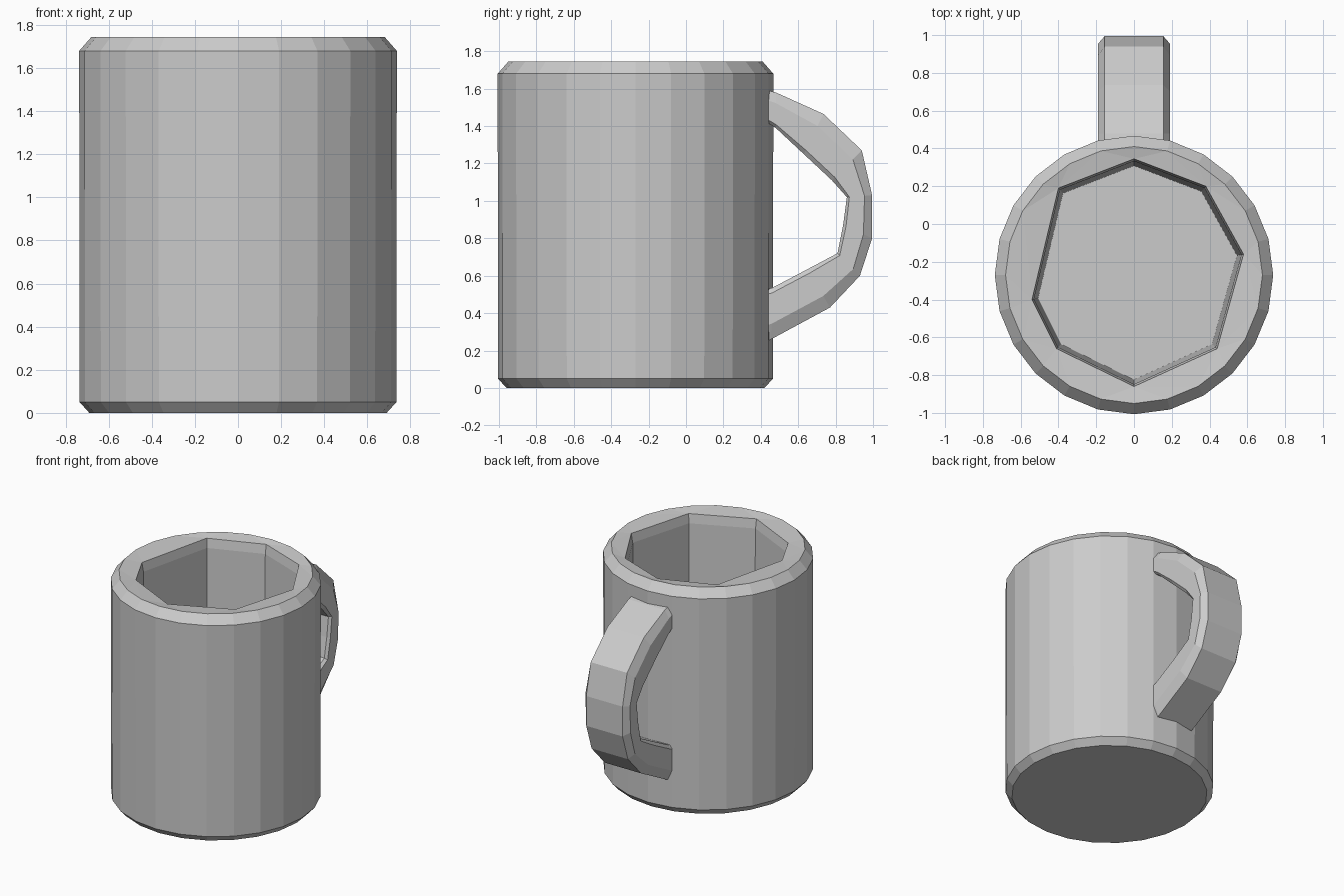
import bpy, bmesh
from math import cos, sin, pi

if "Cube" in bpy.data.objects:
    bpy.data.objects.remove(bpy.data.objects["Cube"])

CY = -0.27  # body centre in y


def finish(bm, name):
    bmesh.ops.recalc_face_normals(bm, faces=bm.faces)
    me = bpy.data.meshes.new(name)
    bm.to_mesh(me)
    bm.free()
    ob = bpy.data.objects.new(name, me)
    bpy.context.collection.objects.link(ob)
    return ob


def add_ring(bm, pts):
    vs = [bm.verts.new(p) for p in pts]
    return vs, [bm.edges.new((vs[i], vs[(i + 1) % len(vs)])) for i in range(len(vs))]


def circle(r, z, n=24):
    return [(r * cos(2 * pi * i / n), CY + r * sin(2 * pi * i / n), z) for i in range(n)]


# Mug body: round outer wall, faceted eight-sided cavity
cavity = [(0.58, -0.16), (0.38, 0.20), (0.0, 0.345), (-0.40, 0.19),
          (-0.54, -0.40), (-0.41, -0.66), (0.0, -0.86), (0.44, -0.66)]


def cavity_ring(s, z):
    return [(x * s, CY + (y - CY) * s, z) for x, y in cavity]


bm = bmesh.new()
rings = [add_ring(bm, p) for p in (
    circle(0.69, 0.0), circle(0.735, 0.05), circle(0.737, 1.68), circle(0.68, 1.745),
    cavity_ring(1.0, 1.73), cavity_ring(0.98, 1.66), cavity_ring(0.94, 0.25))]
for (_, a), (_, b) in zip(rings, rings[1:]):
    bmesh.ops.bridge_loops(bm, edges=a + b)
bm.faces.new(rings[0][0])
bm.faces.new(rings[-1][0])
finish(bm, "mug_body")

# Handle: chamfered box section swept along outer and inner outlines
outer = [(0.40, 1.60), (0.48, 1.58), (0.735, 1.465), (0.94, 1.27), (0.995, 1.03),
         (0.995, 0.80), (0.93, 0.60), (0.77, 0.43), (0.455, 0.26), (0.40, 0.24)]
inner = [(0.40, 1.44), (0.48, 1.39), (0.63, 1.25), (0.78, 1.11), (0.86, 1.02),
         (0.84, 0.87), (0.81, 0.72), (0.65, 0.635), (0.46, 0.535), (0.40, 0.52)]
section = [(-0.155, 0), (0.155, 0), (0.19, 0.3), (0.19, 0.9),
           (0.17, 1), (-0.17, 1), (-0.19, 0.9), (-0.19, 0.3)]
bm = bmesh.new()
loops = []
for (oy, oz), (iy, iz) in zip(outer, inner):
    loops.append(add_ring(bm, [(x, oy + (iy - oy) * t, oz + (iz - oz) * t)
                               for x, t in section])[0])
n = len(section)
for a, b in zip(loops, loops[1:]):
    for i in range(n):
        j = (i + 1) % n
        bm.faces.new((a[i], a[j], b[j], b[i]))
bm.faces.new(loops[0])
bm.faces.new(loops[-1])
finish(bm, "handle")
